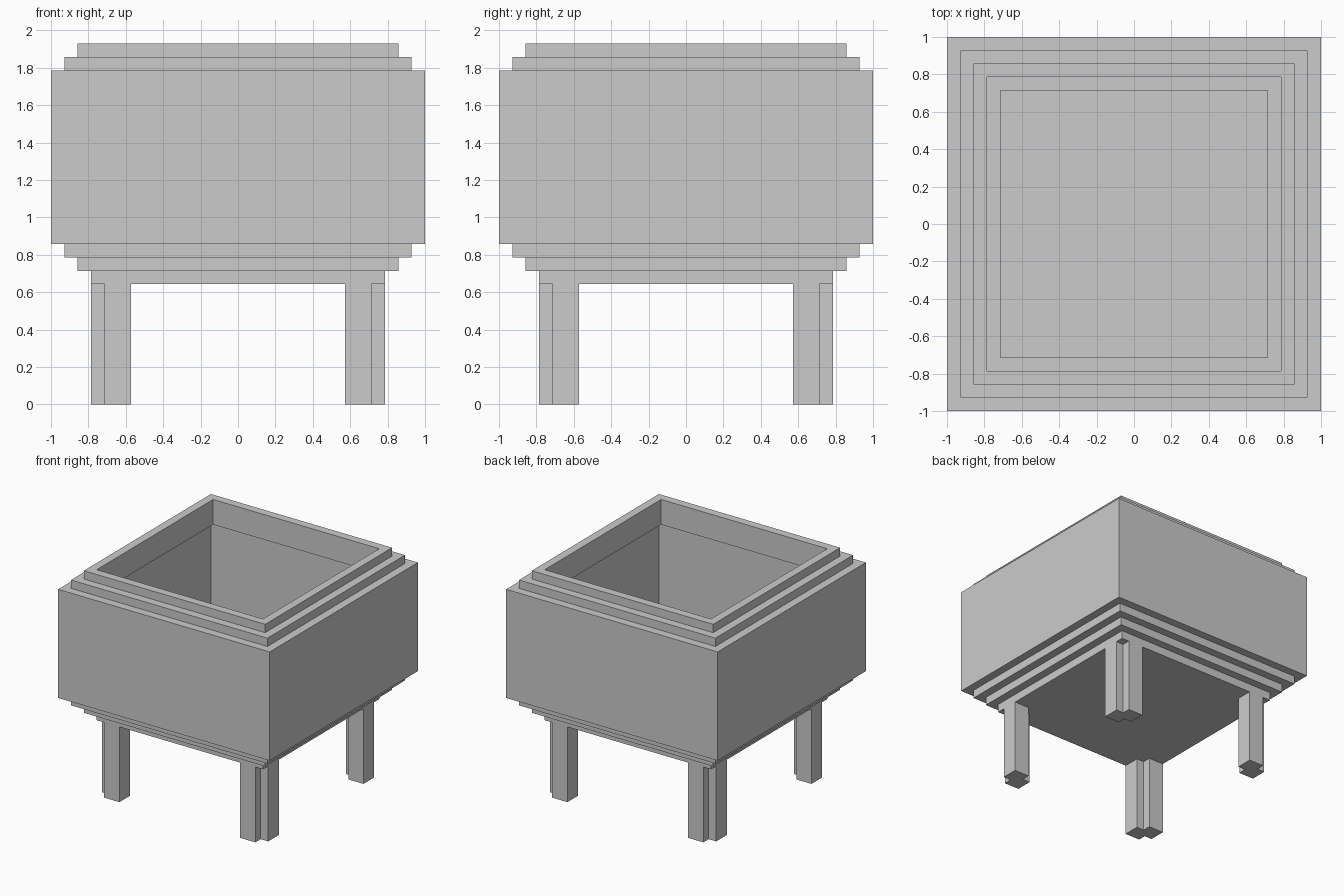
import bpy, bmesh

if "Cube" in bpy.data.objects:
    bpy.data.objects.remove(bpy.data.objects["Cube"])

U = 1 / 14  # design module: the box is 28 modules wide


def make_object(name, bm):
    bmesh.ops.recalc_face_normals(bm, faces=bm.faces)
    mesh = bpy.data.meshes.new(name)
    bm.to_mesh(mesh)
    bm.free()
    obj = bpy.data.objects.new(name, mesh)
    bpy.context.collection.objects.link(obj)
    return obj


def square_loft(name, profile):
    """Sweep a (half width, height) profile round a square and cap both ends."""
    bm = bmesh.new()
    rings = [[bm.verts.new((sx * w * U, sy * w * U, z * U))
              for sx, sy in ((-1, -1), (1, -1), (1, 1), (-1, 1))]
             for w, z in profile]
    for a, b in zip(rings, rings[1:]):
        for i in range(4):
            j = (i + 1) % 4
            bm.faces.new((a[i], a[j], b[j], b[i]))
    bm.faces.new(rings[0])
    bm.faces.new(rings[-1])
    return make_object(name, bm)


# Planter box: stepped outside, then over the rim and down the stepped inside
outside = [(11, 9), (11, 10), (12, 10), (12, 11), (13, 11), (13, 12), (14, 12),
           (14, 25), (13, 25), (13, 26), (12, 26), (12, 27)]
inside = [(11, 27), (11, 24), (12, 24), (12, 13), (11, 13), (11, 12),
          (10, 12), (10, 11)]
square_loft("planter_box", outside + inside)

# Legs: square posts notched on the outer and inner corners
section = [(8, 9), (9, 9), (9, 8), (11, 8), (11, 10), (10, 10), (10, 11), (8, 11)]
for side, sx in (("left", -1), ("right", 1)):
    for end, sy in (("front", -1), ("back", 1)):
        bm = bmesh.new()
        foot = bm.faces.new([bm.verts.new((sx * x * U, sy * y * U, 0)) for x, y in section])
        top = bmesh.ops.extrude_face_region(bm, geom=[foot], use_keep_orig=True)["geom"]
        bmesh.ops.translate(bm, vec=(0, 0, 9 * U),
                            verts=[v for v in top if isinstance(v, bmesh.types.BMVert)])
        make_object(f"{end}_{side}_leg", bm)
